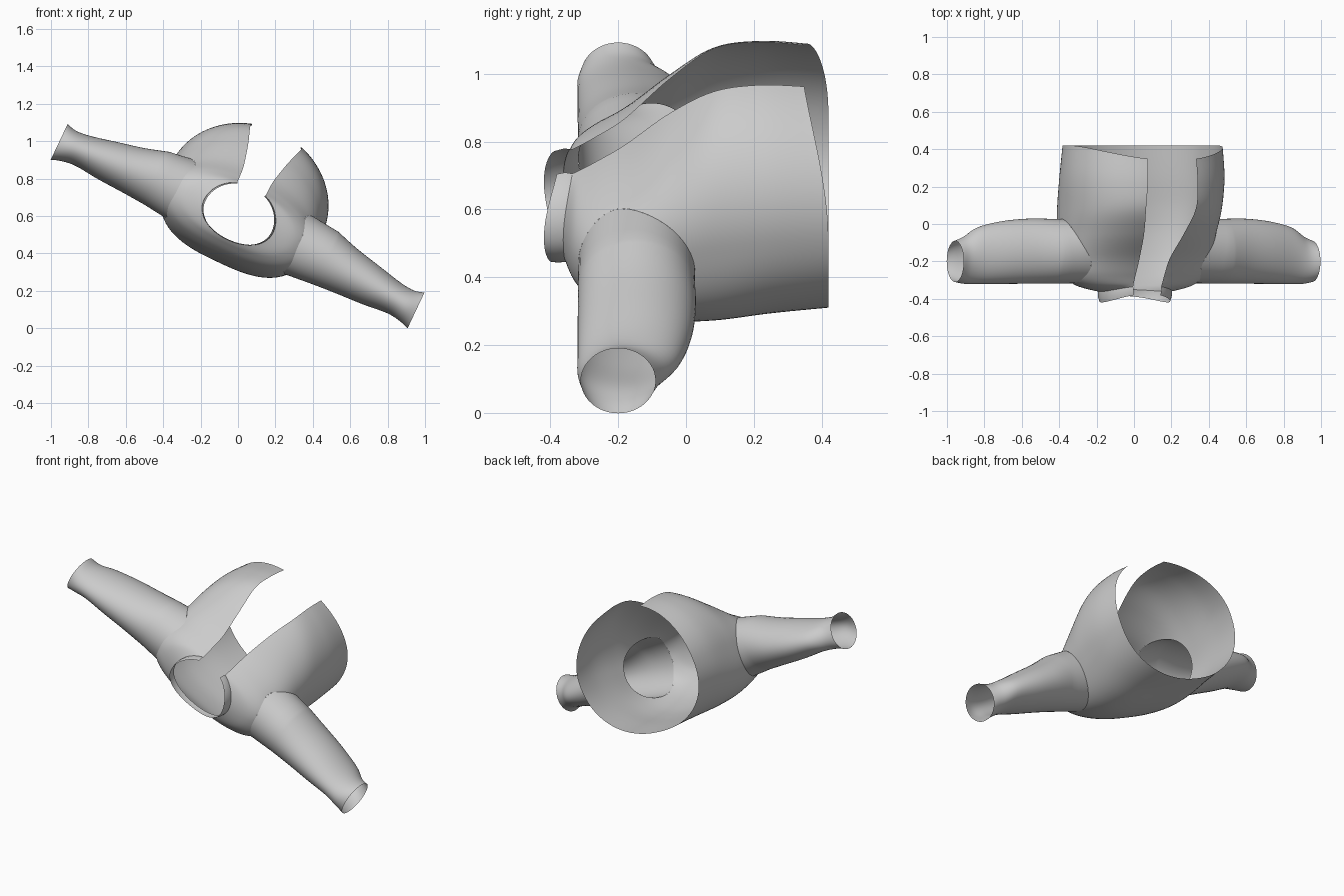
import bpy, bmesh, math
from mathutils import Matrix, Vector
from mathutils.bvhtree import BVHTree

if "Cube" in bpy.data.objects:
    bpy.data.objects.remove(bpy.data.objects["Cube"])

# The open jacket lies on its back, tilted sideways about the y axis
TILT = Matrix.Translation((0, 0, 0.55)) @ Matrix.Rotation(math.radians(25.3), 4, 'Y')
SHIFT = -0.018  # the torso sits slightly off the sleeve centre


def smooth_rows(rows, steps):
    """Catmull-Rom interpolation through a table of parameter rows."""
    out = []
    p = [rows[0]] + rows + [rows[-1]]
    for i in range(1, len(p) - 2):
        for k in range(steps):
            t = k / steps
            out.append([0.5 * (2 * b + (c - a) * t + (2 * a - 5 * b + 4 * c - d) * t * t
                               + (3 * b - a - 3 * c + d) * t ** 3)
                        for a, b, c, d in zip(*p[i - 1:i + 3])])
    return out + [rows[-1]]


def loft(bm, rings, closed):
    rows = [[bm.verts.new(c) for c in r] for r in rings]
    n = len(rows[0])
    for r0, r1 in zip(rows, rows[1:]):
        for i in range(n if closed else n - 1):
            j = (i + 1) % n
            bm.faces.new((r0[i], r0[j], r1[j], r1[i]))


def finish(bm, name):
    bmesh.ops.recalc_face_normals(bm, faces=bm.faces[:])
    bm.transform(TILT)
    me = bpy.data.meshes.new(name)
    bm.to_mesh(me)
    bm.free()
    ob = bpy.data.objects.new(name, me)
    bpy.context.collection.objects.link(ob)
    bpy.context.view_layer.objects.active = ob
    ob.select_set(True)
    bpy.ops.object.shade_smooth_by_angle(angle=math.radians(40))
    ob.select_set(False)


def body_ring(row, n=96):
    y, a, mid, back, front, gap, dip, side, power = row
    t0 = math.asin(gap / a)
    bf = (front - mid) / math.cos(t0)
    pts = []
    for i in range(n + 1):
        t = t0 + (2 * math.pi - 2 * t0) * i / n
        c, s = math.cos(t), math.sin(t)
        u, v = s, c
        if c < 0:  # squarer back
            k = (abs(s) ** power + abs(c) ** power) ** (-1 / power)
            u, v = s * k, c * k
        pts.append(Vector((a * u + SHIFT, y + dip * max(0, c) ** 2 + side * s * s,
                           mid + (bf if c > 0 else mid - back) * v)))
    return pts


# Torso: y, half width, mid, back, front edge, half gap, front dip, side dip, back squareness
torso = [
    [0.42, 0.435, 0.15, -0.208, 0.515, 0.142, -0.08, 0.0, 2.2],
    [0.25, 0.445, 0.15, -0.215, 0.522, 0.147, -0.04, 0.0, 2.4],
    [0.08, 0.438, 0.13, -0.223, 0.50, 0.147, 0.0, 0.0, 2.8],
    [-0.05, 0.43, 0.10, -0.22, 0.415, 0.118, 0.0, 0.0, 2.9],
    [-0.18, 0.425, 0.07, -0.195, 0.30, 0.090, 0.0, 0.0, 2.8],
    [-0.27, 0.41, 0.05, -0.155, 0.24, 0.085, 0.0, 0.0, 2.6],
    [-0.325, 0.33, 0.045, -0.115, 0.213, 0.084, 0.01, -0.005, 2.3],
    [-0.35, 0.205, 0.045, -0.09, 0.203, 0.083, 0.02, -0.012, 2.1],
]
body = bmesh.new()
loft(body, [body_ring(r) for r in smooth_rows(torso, 7)], False)
tree = BVHTree.FromBMesh(body)

# Armhole ellipse in the (y, height) plane
AY, AH, AV, AK = -0.145, 0.172, 0.042, 0.172


def on_body(sgn, y, v):
    return tree.ray_cast(Vector((0.0, y, v)), Vector((sgn, 0, 0)))[0]


def arm_r(p):
    return math.hypot((p.y - AY) / AH, (p.z - AV) / AK)


def inside(p):
    return abs(p.x) > 0.22 and arm_r(p) < 1


# Cut the armholes and pull their borders on to the ellipse
bmesh.ops.delete(body, geom=[f for f in body.faces if all(inside(v.co) for v in f.verts)],
                 context='FACES')
for v in body.verts:
    if inside(v.co):
        r = arm_r(v.co)
        hit = on_body(math.copysign(1, v.co.x), AY + (v.co.y - AY) / r, AV + (v.co.z - AV) / r)
        if hit:
            v.co = hit
finish(body, "jacket_body")

# Collar: short standing band around the neck
collar = bmesh.new()
loft(collar, [body_ring(r) for r in (
    [-0.35, 0.205, 0.045, -0.09, 0.203, 0.083, 0.02, -0.012, 2.1],
    [-0.368, 0.204, 0.045, -0.094, 0.206, 0.082, 0.018, -0.022, 2.1],
    [-0.385, 0.195, 0.045, -0.094, 0.200, 0.080, 0.012, -0.034, 2.1],
)], False)
finish(collar, "collar")

# Sleeves: distance out, y centre, y radius, height centre, height radius
sleeve = [
    [0.50, -0.146, 0.173, 0.042, 0.156],
    [0.63, -0.145, 0.174, 0.027, 0.132],
    [0.78, -0.152, 0.168, 0.014, 0.111],
    [0.92, -0.168, 0.152, 0.005, 0.089],
    [1.00, -0.193, 0.127, -0.003, 0.090],
    [1.055, -0.20, 0.110, -0.005, 0.106],
]
angles = [2 * math.pi * i / 48 for i in range(48)]
for sgn, name in ((-1, "left_sleeve"), (1, "right_sleeve")):
    bm = bmesh.new()
    tube = [[Vector((sgn * u, yc + ry * math.cos(t), vc + rv * math.sin(t))) for t in angles]
            for u, yc, ry, vc, rv in smooth_rows(sleeve, 5)]
    start = []
    for t in angles:
        y, v = AY + AH * math.cos(t), AV + AK * math.sin(t)
        start.append(on_body(sgn, y, v) or Vector((sgn * 0.36, y, v)))
    blend = [[a.lerp(b, k) for a, b in zip(start, tube[0])] for k in (0.33, 0.67)]
    loft(bm, [start] + blend + tube, True)
    finish(bm, name)
